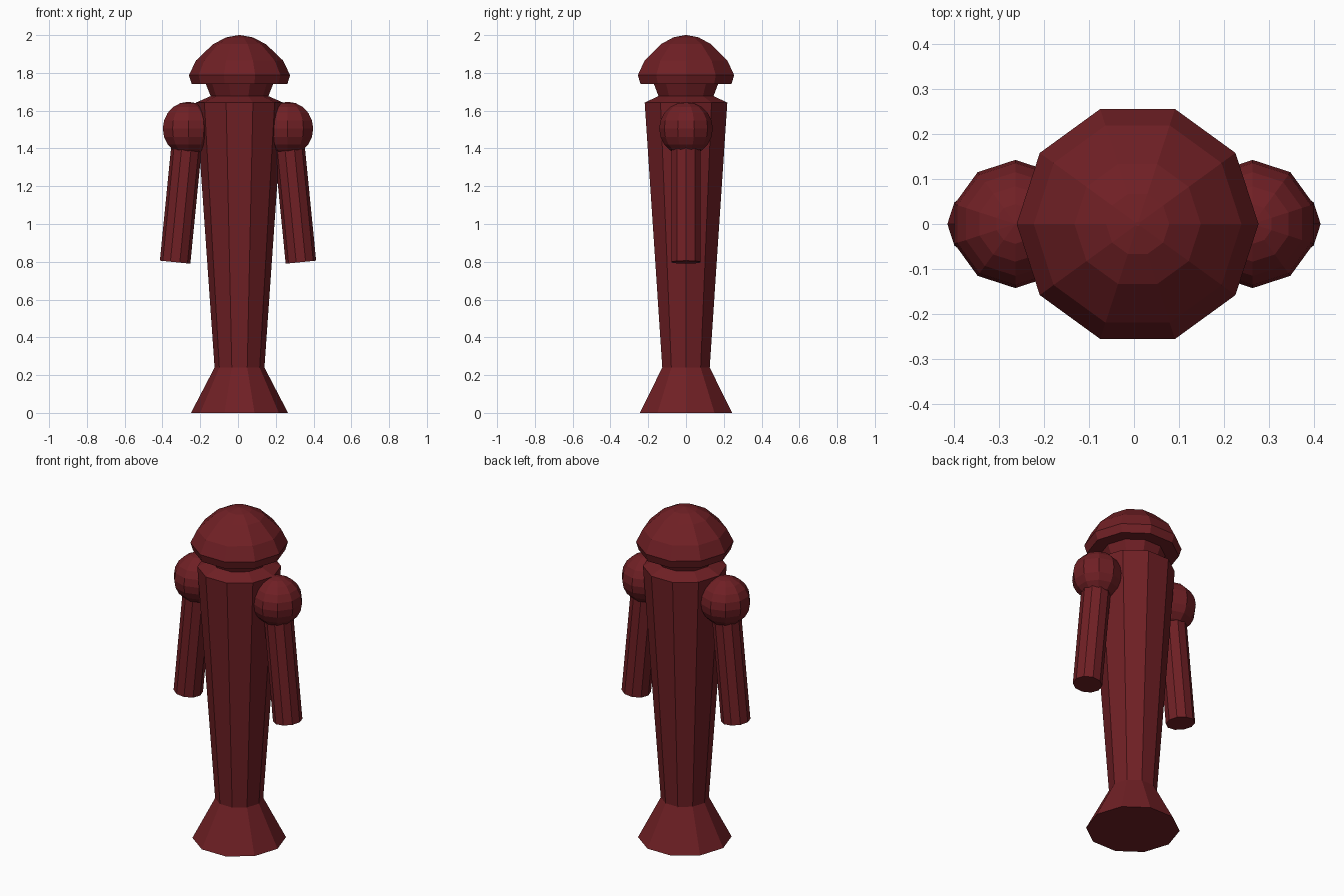
import bpy, math
from mathutils import Vector

if "Cube" in bpy.data.objects:
    bpy.data.objects.remove(bpy.data.objects["Cube"])

SIDES = 10
CX = 0.008

mat = bpy.data.materials.new("dark_red")
mat.diffuse_color = (0.16, 0.014, 0.018, 1)
mat.use_nodes = True
mat.node_tree.nodes["Principled BSDF"].inputs["Base Color"].default_value = mat.diffuse_color


def lathe(name, profile):
    """Ten-sided turned part from (radius, z) points, capped at both ends."""
    verts, faces = [], []
    for r, z in profile:
        for i in range(SIDES):
            a = 2 * math.pi * i / SIDES
            verts.append((CX + r * math.cos(a), r * math.sin(a), z))
    for k in range(len(profile) - 1):
        for i in range(SIDES):
            j = (i + 1) % SIDES
            a, b = k * SIDES, (k + 1) * SIDES
            faces.append((a + i, a + j, b + j, b + i))
    faces.append(tuple(reversed(range(SIDES))))
    top = (len(profile) - 1) * SIDES
    faces.append(tuple(range(top, top + SIDES)))
    mesh = bpy.data.meshes.new(name)
    mesh.from_pydata(verts, [], faces)
    mesh.materials.append(mat)
    obj = bpy.data.objects.new(name, mesh)
    bpy.context.collection.objects.link(obj)
    return obj


def finish(name):
    obj = bpy.context.object
    obj.name = name
    obj.data.materials.append(mat)
    return obj


# Flared base, tapering body with bevelled shoulder, and neck
lathe("body", [(0.257, 0), (0.132, 0.24), (0.23, 1.643),
               (0.153, 1.677), (0.178, 1.74)])

# Domed head with a short brim
lathe("head", [(0.253, 1.74), (0.268, 1.788), (0.23, 1.866),
               (0.14, 1.952), (0.07, 1.988), (0.005, 2.0)])

# Shoulder balls and straight arms leaning outwards
for side, s in (("left", -1), ("right", 1)):
    shoulder = Vector((0.263 * s, 0, 1.505))
    hand = Vector((0.333 * s, 0, 0.798))
    bpy.ops.mesh.primitive_uv_sphere_add(segments=SIDES, ring_count=10, radius=0.142,
                                         location=shoulder,
                                         rotation=(0, 0, math.pi / 2 * (1 - s)))
    finish(side + "_shoulder")
    axis = shoulder - hand
    bpy.ops.mesh.primitive_cylinder_add(vertices=SIDES, radius=0.081, depth=axis.length,
                                        location=(shoulder + hand) / 2,
                                        rotation=(0, math.atan2(axis.x, axis.z), math.pi / 2))
    arm = finish(side + "_arm")
    # Turn so a vertex points sideways, then lean
    arm.rotation_mode = 'QUATERNION'
    arm.rotation_quaternion = axis.to_track_quat('Z', 'Y')
    bpy.context.view_layer.update()
